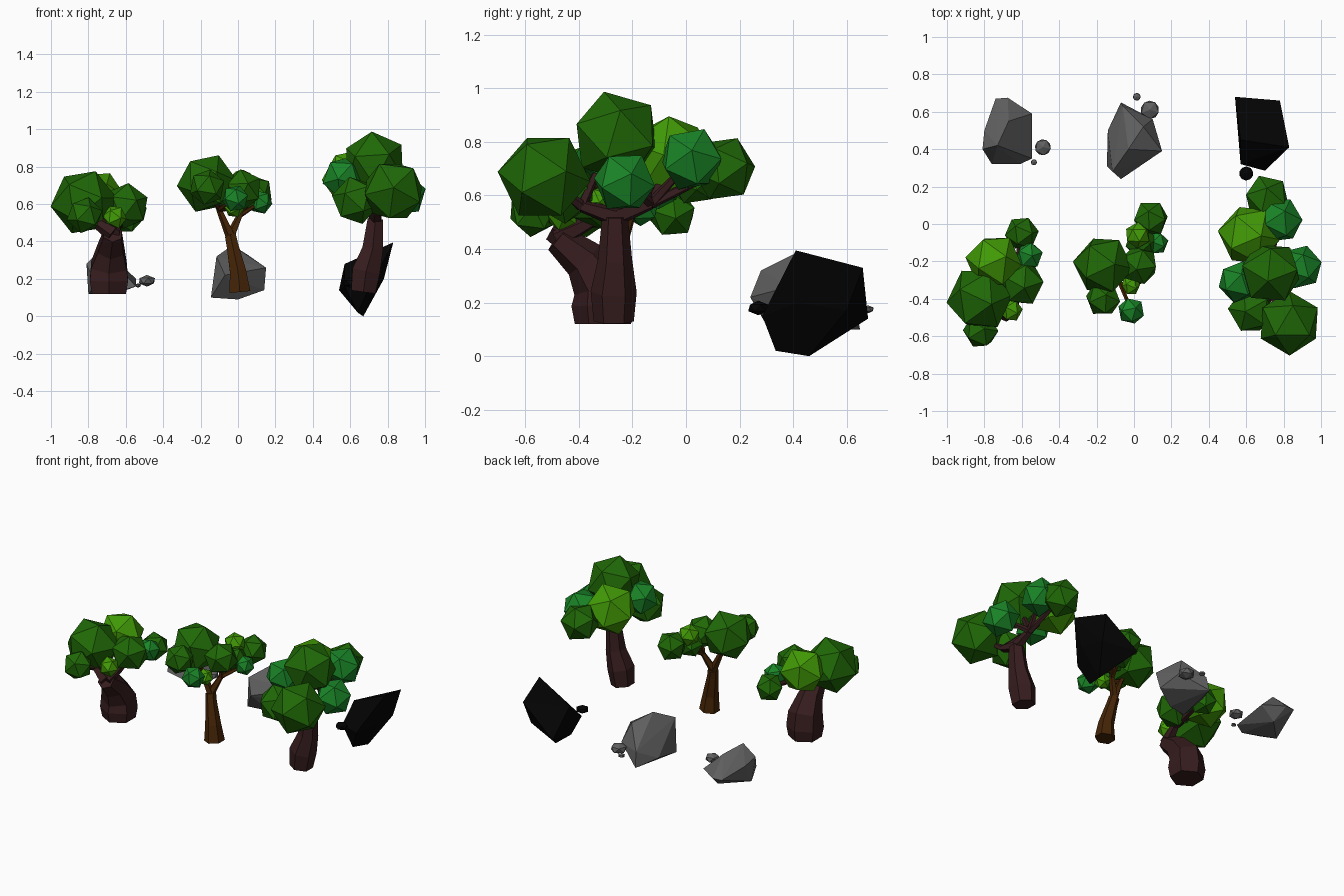
import bpy
import bmesh
import random
from math import cos, sin, tau
from mathutils import Vector, Euler

random.seed(4)

default_cube = bpy.data.objects.get("Cube")
if default_cube:
    bpy.data.objects.remove(default_cube, do_unlink=True)


def make_material(name, red, green, blue):
    material = bpy.data.materials.new(name)
    material.use_nodes = True
    colour = (red, green, blue, 1)
    material.diffuse_color = colour
    material.specular_intensity = 0
    material.roughness = 1
    shader = material.node_tree.nodes["Principled BSDF"]
    shader.inputs["Base Color"].default_value = colour
    shader.inputs["Roughness"].default_value = 1
    shader.inputs["Specular IOR Level"].default_value = 0
    return material


dark_leaf = make_material("dark leaf green", .014, .14, .002)
light_leaf = make_material("light leaf green", .055, .33, .002)
cool_leaf = make_material("cool leaf green", .01, .23, .02)
dark_bark = make_material("dark bark", .038, .012, .013)
warm_bark = make_material("warm bark", .06, .018, .002)
grey_stone = make_material("grey stone", .115, .115, .115)
black_stone = make_material("black stone", .001, .001, .001)


def finish(name, mesh_data, material):
    """Turn a bmesh into a flat shaded object."""
    bmesh.ops.recalc_face_normals(mesh_data, faces=mesh_data.faces)
    mesh = bpy.data.meshes.new(name)
    mesh_data.to_mesh(mesh)
    mesh_data.free()
    mesh.materials.append(material)
    part = bpy.data.objects.new(name, mesh)
    bpy.context.collection.objects.link(part)
    return part


def ball(name, centre, radius, material):
    """Twenty sided ball, turned at random."""
    mesh_data = bmesh.new()
    bmesh.ops.create_icosphere(mesh_data, subdivisions=1, radius=radius)
    part = finish(name, mesh_data, material)
    part.location = centre
    part.rotation_euler = Euler([random.uniform(0, tau) for axis in "xyz"])
    return part


def add_tube(mesh_data, path, radii, sides):
    """Loft a closed tapering tube along a path, without twist."""
    path = [Vector(point) for point in path]
    upright = Vector((0, 0, 1))
    rings = []
    for index, point in enumerate(path):
        before = path[max(index - 1, 0)]
        after = path[min(index + 1, len(path) - 1)]
        turn = upright.rotation_difference(after - before)
        ring = []
        for side in range(sides):
            angle = tau * (side + .5) / sides
            offset = Vector((cos(angle), sin(angle), 0)) * radii[index]
            ring.append(mesh_data.verts.new(point + turn @ offset))
        rings.append(ring)
    for lower, upper in zip(rings, rings[1:]):
        for side in range(sides):
            following = (side + 1) % sides
            mesh_data.faces.new((lower[side], lower[following],
                                 upper[following], upper[side]))
    mesh_data.faces.new(list(reversed(rings[0])))
    mesh_data.faces.new(rings[-1])


def tree(name, bark, path, radii, forks, foliage):
    """Trunk, main arms up to the forks, twigs and leaf balls."""
    mesh_data = bmesh.new()
    add_tube(mesh_data, path, radii, sides=6)
    finish(name + "_trunk", mesh_data, bark)
    thick = radii[-1] * .8
    forks = [Vector(fork) for fork in forks]
    mesh_data = bmesh.new()
    for fork in forks:
        add_tube(mesh_data, (path[-1], fork), (thick, thick * .6), sides=5)
    for x, y, z, radius, leaf in foliage:
        tip = Vector((x, y, z))
        start = min(forks, key=lambda fork: (fork - tip).length)
        add_tube(mesh_data, (start, tip), (thick * .55, thick * .3), sides=5)
    finish(name + "_branches", mesh_data, bark)
    for number, (x, y, z, radius, leaf) in enumerate(foliage, start=1):
        ball(f"{name}_leaves_{number}", (x, y, z), radius * 1.09, leaf)


def rock(name, material, points):
    """Faceted boulder from the hull of a few corners."""
    mesh_data = bmesh.new()
    for point in points:
        mesh_data.verts.new(point)
    hull = bmesh.ops.convex_hull(mesh_data, input=mesh_data.verts)
    loose = [item for item in hull["geom_interior"] + hull["geom_unused"]
             if isinstance(item, bmesh.types.BMVert)]
    if loose:
        bmesh.ops.delete(mesh_data, geom=list(set(loose)), context="VERTS")
    finish(name, mesh_data, material)


# Squat tree with a bulging base, leaning forward
tree("squat_tree", dark_bark,
     [(-.69, -.31, .12), (-.69, -.31, .19), (-.69, -.315, .27),
      (-.68, -.38, .36), (-.67, -.48, .44)],
     [.105, .118, .11, .08, .055],
     [(-.76, -.46, .5), (-.64, -.36, .5)],
     [(-.75, -.2, .63, .14, light_leaf),
      (-.825, -.4, .61, .165, dark_leaf),
      (-.82, -.57, .54, .09, dark_leaf),
      (-.6, -.05, .53, .085, dark_leaf),
      (-.6, -.32, .59, .115, dark_leaf),
      (-.56, -.17, .56, .07, cool_leaf),
      (-.66, -.46, .53, .06, light_leaf)])

# Slender forked tree
tree("slender_tree", warm_bark,
     [(.01, -.27, .13), (0, -.27, .24), (-.03, -.25, .38),
      (-.04, -.24, .43)],
     [.065, .05, .036, .034],
     [(-.1, -.25, .57), (.01, -.2, .54)],
     [(-.165, -.22, .71, .15, dark_leaf),
      (-.165, -.4, .69, .09, dark_leaf),
      (.025, -.22, .68, .1, dark_leaf),
      (.04, -.1, .64, .08, dark_leaf),
      (.02, -.06, .72, .065, light_leaf),
      (.09, .03, .66, .09, dark_leaf),
      (.12, -.1, .61, .06, cool_leaf),
      (-.015, -.465, .63, .068, cool_leaf),
      (-.02, -.33, .58, .05, light_leaf)])

# Tall tree with the widest crown
tree("tall_tree", dark_bark,
     [(.67, -.27, .13), (.685, -.27, .24), (.72, -.265, .36),
      (.735, -.265, .52)],
     [.075, .086, .064, .048],
     [(.74, -.13, .57), (.74, -.39, .56)],
     [(.615, -.06, .74, .155, light_leaf),
      (.73, -.26, .82, .16, dark_leaf),
      (.83, -.53, .67, .16, dark_leaf),
      (.63, -.46, .62, .12, dark_leaf),
      (.78, .02, .735, .115, cool_leaf),
      (.71, .14, .7, .115, dark_leaf),
      (.89, -.23, .65, .11, cool_leaf),
      (.56, -.31, .74, .105, cool_leaf)])

# Boulders
rock("black_boulder", black_stone,
     [(.83, .41, .395), (.78, .66, .33), (.54, .68, .14), (.57, .45, .28),
      (.67, .46, 0), (.64, .335, .02), (.57, .32, .16), (.7, .285, .15),
      (.78, .42, .2), (.76, .6, .17)])
rock("middle_boulder", grey_stone,
     [(-.03, .4, .38), (-.115, .28, .32), (.05, .52, .33), (-.07, .65, .1),
      (.1, .56, .2), (.15, .39, .26), (.14, .42, .14), (-.07, .24, .22),
      (-.145, .31, .1), (-.14, .5, .13), (0, .35, .09), (-.06, .63, .2)])
rock("left_boulder", grey_stone,
     [(-.73, .42, .36), (-.74, .67, .2), (-.675, .675, .2), (-.545, .59, .2),
      (-.545, .35, .16), (-.61, .32, .14), (-.76, .32, .17), (-.81, .4, .28),
      (-.8, .5, .25), (-.67, .55, .32), (-.8, .43, .12), (-.65, .58, .12)])

# Flattened pebbles beside the boulders
pebbles = [("black_pebble", (.6, .27, .18), .042, black_stone),
           ("middle_pebble_large", (.085, .61, .18), .055, grey_stone),
           ("middle_pebble_small", (.015, .68, .175), .023, grey_stone),
           ("left_pebble_large", (-.487, .41, .19), .048, grey_stone),
           ("left_pebble_small", (-.535, .33, .165), .018, grey_stone)]
for name, centre, radius, stone in pebbles:
    pebble = ball(name, centre, radius, stone)
    pebble.rotation_euler.x = pebble.rotation_euler.y = 0
    pebble.scale.z = .65
